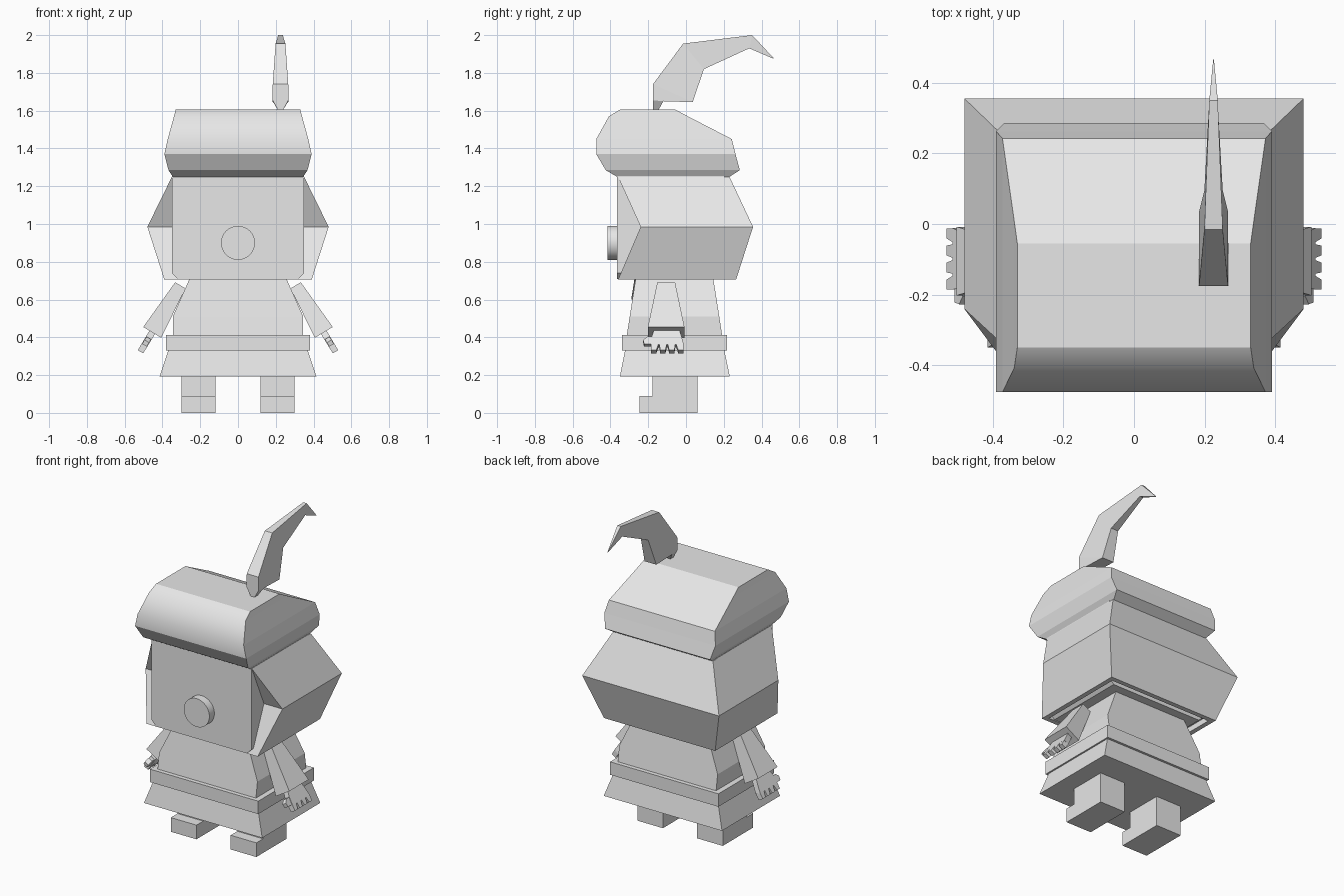
import bpy, bmesh, math
from mathutils import Vector

cube = bpy.data.objects.get("Cube")
if cube:
    bpy.data.objects.remove(cube, do_unlink=True)

GREY = (0.8, 0.8, 0.8, 1)
mat = bpy.data.materials.new("plain grey")
mat.use_nodes = True
mat.diffuse_color = GREY
mat.node_tree.nodes["Principled BSDF"].inputs["Base Color"].default_value = GREY


def finish(name, bm, smooth=None):
    """Turn a bmesh into a named object; smooth is a rule choosing smooth faces."""
    bmesh.ops.remove_doubles(bm, verts=bm.verts, dist=1e-5)
    bmesh.ops.recalc_face_normals(bm, faces=bm.faces)
    for f in bm.faces:
        f.smooth = bool(smooth and smooth(f))
    mesh = bpy.data.meshes.new(name)
    bm.to_mesh(mesh)
    bm.free()
    mesh.materials.append(mat)
    obj = bpy.data.objects.new(name, mesh)
    bpy.context.collection.objects.link(obj)
    return obj


def skin(name, rings, smooth=None):
    """Join equal-length closed rings of points and cap both ends."""
    bm = bmesh.new()
    loops = [[bm.verts.new(p) for p in ring] for ring in rings]
    n = len(loops[0])
    for a, b in zip(loops, loops[1:]):
        for i in range(n):
            j = (i + 1) % n
            bm.faces.new((a[i], a[j], b[j], b[i]))
    bm.faces.new(loops[0])
    bm.faces.new(loops[-1])
    return finish(name, bm, smooth)


def layers(name, sections, smooth=None):
    """Stack rectangles given as (z, half width, front y, back y)."""
    rings = [[(-w, f, z), (w, f, z), (w, b, z), (-w, b, z)] for z, w, f, b in sections]
    return skin(name, rings, smooth)


# Head: flared hair shell with a recessed underside, and the flat face block
layers("hair", [
    (0.74, 0.36, -0.33, 0.235), (0.705, 0.36, -0.33, 0.235),
    (0.705, 0.39, -0.36, 0.265), (0.985, 0.48, -0.24, 0.355),
    (1.25, 0.35, -0.36, 0.23)])
face = [(-0.32, 0.71), (0.32, 0.71), (0.35, 0.74), (0.35, 1.255), (-0.35, 1.255), (-0.35, 0.74)]
skin("face", [[(x, y, z) for x, z in face] for y in (-0.365, 0.2)])

# Round nose
SIDES = 32
nose_ring = [(0.09 * math.cos(math.tau * i / SIDES), 0.9 + 0.09 * math.sin(math.tau * i / SIDES))
             for i in range(SIDES)]
skin("nose", [[(x, y, z) for x, z in nose_ring] for y in (-0.415, -0.35)],
     lambda f: len(f.verts) == 4)

# Cap: rounded front, sloping back
layers("cap", [
    (1.25, 0.345, -0.365, 0.23), (1.285, 0.368, -0.425, 0.285),
    (1.37, 0.39, -0.475, 0.262), (1.45, 0.372, -0.475, 0.242),
    (1.57, 0.339, -0.408, 0.01), (1.605, 0.33, -0.35, -0.055)],
    lambda f: f.normal.y < -0.3 and f.calc_center_median().z > 1.37)

# Feather: edge pairs (y, z) with a half width, ending in a point
feather = [
    ((-0.175, 1.605), (-0.145, 1.605), 0.014),
    ((-0.175, 1.655), (-0.12, 1.65), 0.042),
    ((-0.175, 1.74), (0.035, 1.645), 0.041),
    ((-0.015, 1.955), (0.095, 1.82), 0.026),
    ((0.35, 2.0), (0.335, 1.93), 0.012),
    ((0.465, 1.877), (0.463, 1.875), 0.001)]
FX = 0.225
skin("feather", [[(FX - w, *a), (FX + w, *a), (FX + w, *b), (FX - w, *b)] for a, b, w in feather])

# Tunic, belt and skirt
layers("tunic", [(0.4, 0.345, -0.315, 0.193), (0.51, 0.345, -0.298, 0.176),
                 (0.72, 0.252, -0.265, 0.143)])
layers("belt", [(0.33, 0.38, -0.34, 0.218), (0.412, 0.38, -0.34, 0.218)])
layers("skirt", [(0.192, 0.415, -0.35, 0.232), (0.335, 0.368, -0.322, 0.202)])

# Pointed collar plate on the sloping chest
collar = [(-0.2, -0.268, 0.715), (0, -0.286, 0.6), (0.2, -0.268, 0.715)]
skin("collar", [[(x, y - d, z) for x, y, z in collar] for d in (0.004, -0.004)])

# Paired limbs
shoe = [(-0.245, 0), (0.06, 0), (0.06, 0.195), (-0.178, 0.195), (-0.178, 0.09), (-0.245, 0.09)]
along = Vector((0.515, 0, -0.857))
across = Vector((0.857, 0, 0.515))
shoulder = Vector((0.305, -0.105, 0.675))


def arm_part(name, side, sections):
    """Taper along the arm: (distance, half thickness, low y, high y) about the shoulder."""
    rings = []
    for u, w, lo, hi in sections:
        ring = []
        for s, y in ((-w, lo), (w, lo), (w, hi), (-w, hi)):
            p = shoulder + along * u + across * s + Vector((0, y, 0))
            ring.append((p.x * side, p.y, p.z))
        rings.append(ring)
    skin(name, rings)


for label, side in (("left", 1), ("right", -1)):
    skin(label + "_leg", [[(x * side, y, z) for y, z in shoe] for x in (0.12, 0.3)])
    arm_part(label + "_sleeve", side, [(0, 0.032, -0.047, 0.047), (0.29, 0.055, -0.097, 0.097)])
    arm_part(label + "_palm", side, [(0.27, 0.017, -0.06, 0.065), (0.32, 0.017, -0.075, 0.08),
                                     (0.375, 0.017, -0.08, 0.093)])
    for i in range(4):
        y = -0.06 + i * 0.044
        lean = (i - 1.5) * 0.004
        arm_part(f"{label}_finger_{i + 1}", side, [
            (0.37, 0.017, y - 0.02, y + 0.02),
            (0.41, 0.016, y - 0.014 + lean, y + 0.014 + lean)])
    # Thumb points forward from the palm
    arm_part(label + "_thumb", side, [(0.325, 0.014, -0.1, -0.06), (0.345, 0.014, -0.122, -0.07),
                                      (0.37, 0.014, -0.117, -0.08)])
